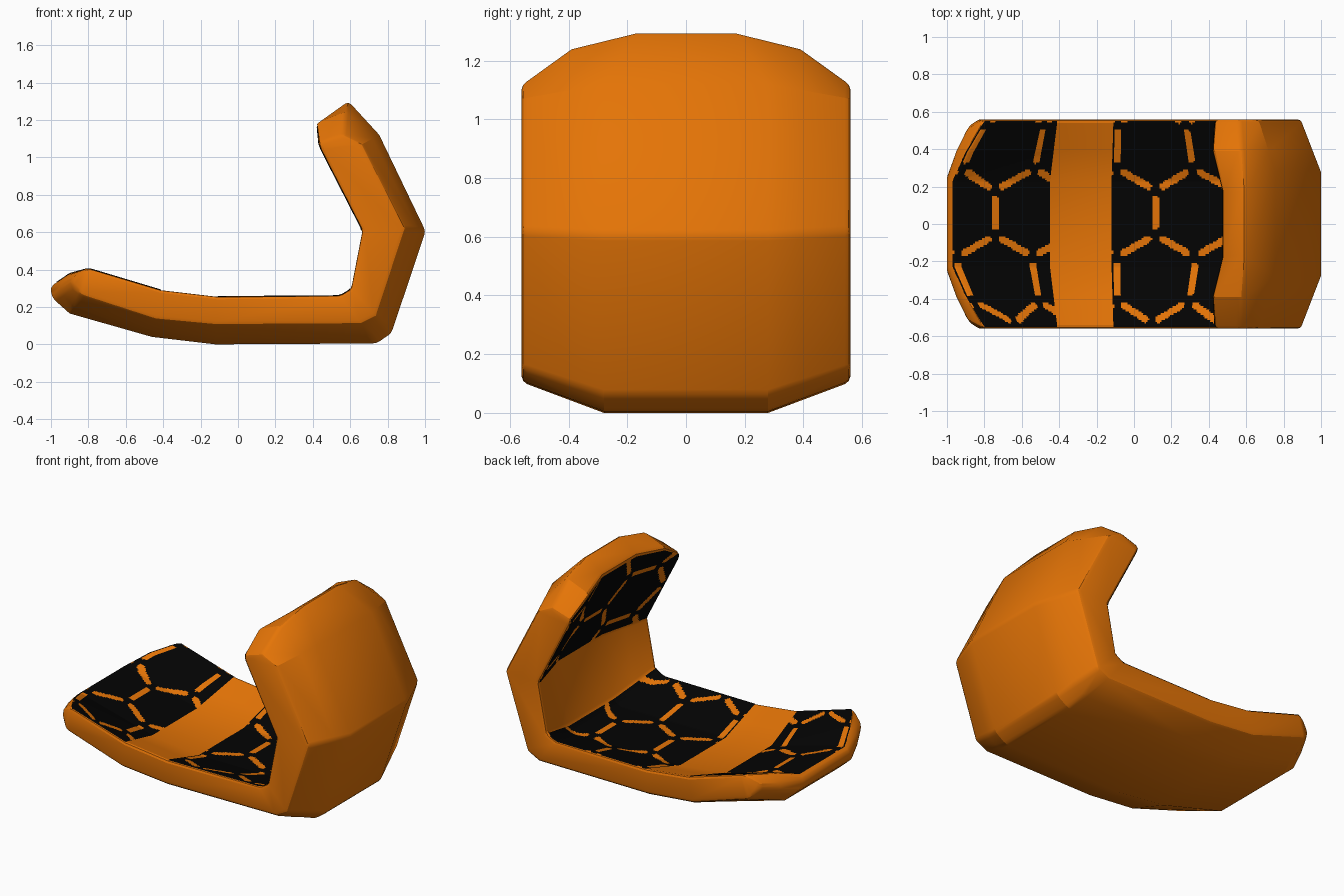
import bpy, bmesh, math
from mathutils import Vector
from mathutils.bvhtree import BVHTree

if "Cube" in bpy.data.objects:
    bpy.data.objects.remove(bpy.data.objects["Cube"])

def material(name, rgb):
    m = bpy.data.materials.new(name)
    m.diffuse_color = (*rgb, 1)
    m.use_nodes = True
    m.node_tree.nodes["Principled BSDF"].inputs["Base Color"].default_value = m.diffuse_color
    return m

orange = material("orange", (0.78, 0.175, 0.002))
black = material("black", (0.001, 0.001, 0.001))

# Stations along the shell: (x, z) of outer centre, outer side, inner side, inner centre
STATIONS = [
    ((-0.99, 0.245), (-0.885, 0.315), (-0.89, 0.36), (-1.005, 0.30)),
    ((-0.90, 0.165), (-0.84, 0.265), (-0.80, 0.412), (-0.97, 0.337)),
    ((-0.46, 0.04), (-0.44, 0.135), (-0.41, 0.295), (-0.45, 0.20)),
    ((-0.12, 0.0), (-0.12, 0.105), (-0.11, 0.26), (-0.12, 0.16)),
    ((0.74, 0.005), (0.66, 0.11), (0.54, 0.265), (0.63, 0.16)),
    ((0.82, 0.06), (0.74, 0.15), (0.60, 0.30), (0.68, 0.20)),
    ((1.003, 0.605), (0.895, 0.62), (0.66, 0.61), (0.76, 0.60)),
    ((0.755, 1.12), (0.665, 1.07), (0.44, 1.04), (0.53, 1.05)),
    ((0.59, 1.30), (0.56, 1.12), (0.43, 1.08), (0.47, 1.21)),
]
YM, YS = 0.39, 0.56
N = len(STATIONS)

def row(k, inner):
    oc, os_, is_, ic = (Vector((p[0], 0, p[1])) for p in STATIONS[k])
    c, s = (ic, is_) if inner else (oc, os_)
    yc, ysd = (0.23 if inner else 0.28), YS
    mid = c.lerp(s, (YM - yc) / (YS - yc))
    if k == 0:                          # front lip, narrower at the very end
        ysd = 0.515
    if k == 1 and inner:
        mid = Vector((-0.90, 0, 0.385))
    if k == N - 1:                      # rounded top rim
        mid = Vector((0.415, 0, 1.18)) if inner else Vector((0.575, 0, 1.245))
        yc = 0.17
    ys = (-ysd, -YM, -yc, yc, YM, ysd)
    return [p + Vector((0, y, 0)) for p, y in zip((s, mid, c, c, mid, s), ys)]

# Padded shell
bm = bmesh.new()
rings = [[bm.verts.new(p) for p in row(k, True) + row(k, False)[::-1]] for k in range(N)]
for a, b in zip(rings, rings[1:]):
    for i in range(12):
        j = (i + 1) % 12
        bm.faces.new((a[i], a[j], b[j], b[i]))
for r in (rings[0], rings[-1]):
    for i in range(5):
        bm.faces.new((r[i], r[i + 1], r[10 - i], r[11 - i]))
bmesh.ops.recalc_face_normals(bm, faces=bm.faces)
me = bpy.data.meshes.new("padded_shell")
bm.to_mesh(me)
bm.free()
shell = bpy.data.objects.new("padded_shell", me)
bpy.context.collection.objects.link(shell)
me.materials.append(orange)
bev = shell.modifiers.new("soft_edges", 'BEVEL')
bev.width = 0.02
bev.segments = 2
bev.limit_method = 'ANGLE'
bev.angle_limit = math.radians(29)
bpy.context.view_layer.objects.active = shell
shell.select_set(True)
bpy.ops.object.modifier_apply(modifier=bev.name)
bpy.ops.object.shade_smooth_by_angle(angle=math.radians(22))
bm = bmesh.new()
bm.from_mesh(me)
tree = BVHTree.FromBMesh(bm)
bm.free()

# Honeycomb line segments with gaps at the corners
SIDE, DU = 0.237, 0.2075
SEGS = []
for i in range(-4, 5):
    for j in range(-3, 4):
        if (i + j) % 2 == 0:
            u, y = i * DU, 0.06 + 1.5 * SIDE * j
            top = Vector((u, y + SIDE / 2))
            for e in (Vector((u, y - SIDE / 2)), Vector((u - DU, y + SIDE)), Vector((u + DU, y + SIDE))):
                d = (e - top).normalized() * 0.045
                SEGS.append((top + d, e - d))

def on_line(u, y):
    p = Vector((u, y))
    for a, b in SEGS:
        if abs(p.x - a.x) > 0.22 or abs(p.y - a.y) > 0.22:
            continue
        ab = b - a
        t = max(0, min(1, (p - a).dot(ab) / ab.length_squared))
        if (a + ab * t - p).length < 0.019:
            return True
    return False

def pad(name, first, last, origin, start=0.0, end=1.0):
    """Thin black sheet draped on the inner face, coloured by the honeycomb rule."""
    step = 0.0095
    rows, u0 = [], 0.0 if first > 5 else STATIONS[first][3][0]
    for k in range(first, last):
        a, b = Vector(STATIONS[k][3]), Vector(STATIONS[k + 1][3])
        length = (b - a).length
        n = math.ceil(length / step)
        for q in range(n + (k == last - 1)):
            f = q / n
            if k == first:
                f = start + f * (1 - start)
            if k == last - 1:
                f *= end
            rows.append((k, f, u0 + f * length - origin))
        u0 += length
    cols = [(c, q / n) for c, n in enumerate((18, 17, 48, 17, 18)) for q in range(n)]
    cols.append((4, 1.0))
    grid = [row(k, True) for k in range(N)]
    bm = bmesh.new()
    verts, us = [], []
    for k, f, u in rows:
        line = []
        for c, g in cols:
            p = grid[k][c].lerp(grid[k][c + 1], g).lerp(grid[k + 1][c].lerp(grid[k + 1][c + 1], g), f)
            p.y *= 0.985
            loc, nor, _, _ = tree.find_nearest(p)
            line.append(bm.verts.new(loc + nor * 0.004))
        verts.append(line)
        us.append(u)
    for r in range(len(verts) - 1):
        for c in range(len(cols) - 1):
            q = (verts[r][c], verts[r][c + 1], verts[r + 1][c + 1], verts[r + 1][c])
            face = bm.faces.new(q)
            y = (q[0].co.y + q[1].co.y) / 2
            face.material_index = int(on_line((us[r] + us[r + 1]) / 2, y))
    bm.normal_update()
    # make the sheet face the same way as the shell below it
    f0 = bm.faces[:][len(bm.faces) // 2]
    if f0.normal.dot(tree.find_nearest(f0.calc_center_median())[1]) < 0:
        bmesh.ops.reverse_faces(bm, faces=bm.faces[:])
    m = bpy.data.meshes.new(name)
    bm.to_mesh(m)
    bm.free()
    m.materials.append(black)
    m.materials.append(orange)
    bpy.context.collection.objects.link(bpy.data.objects.new(name, m))

# Grip pads: front lip, seat, and backrest
pad("front_pad", 1, 2, -0.735)
pad("seat_pad", 3, 5, 0.115)
pad("back_pad", 6, 8, 0.30, end=0.9)
